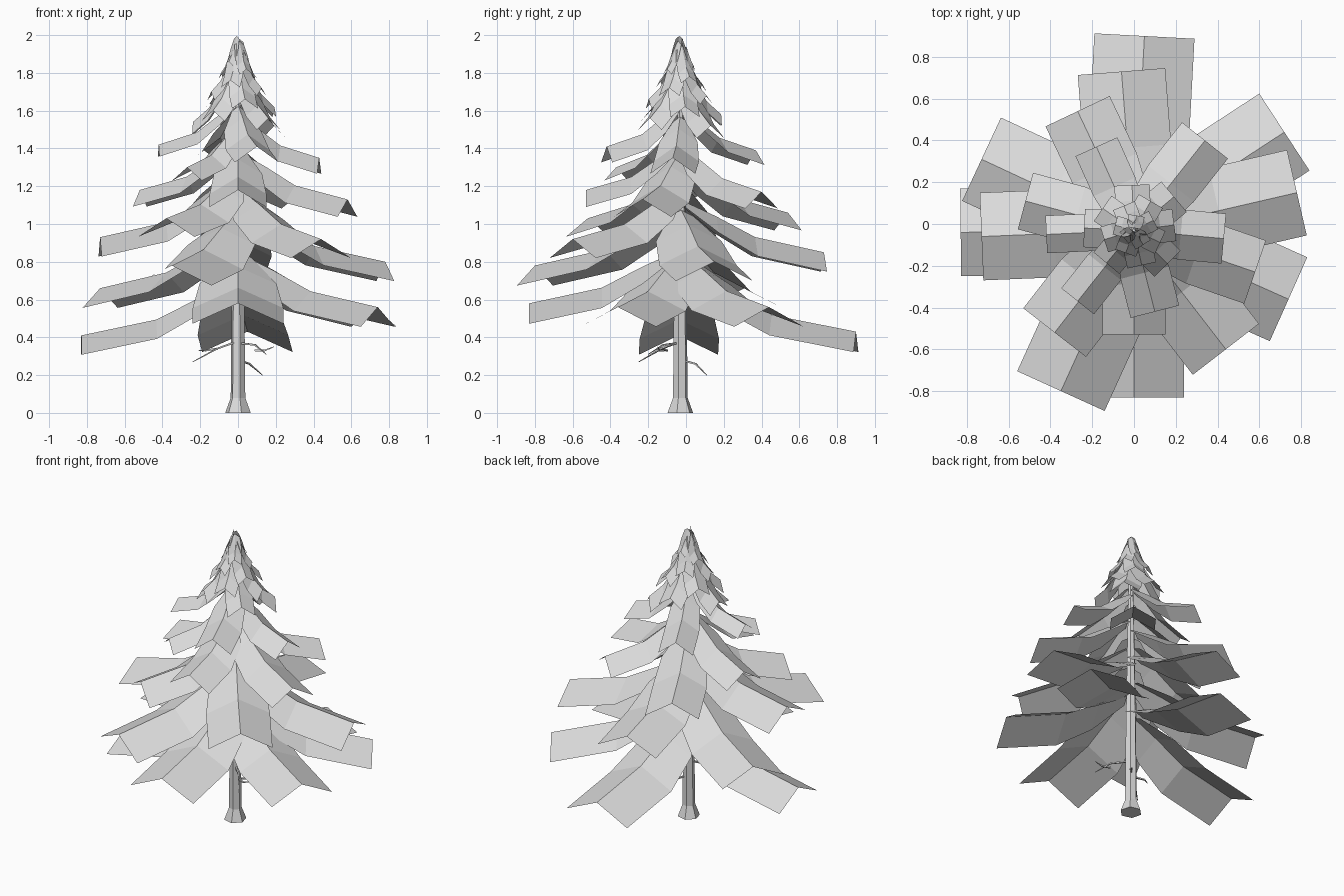
import bpy, bmesh, math
from mathutils import Vector

if "Cube" in bpy.data.objects:
    bpy.data.objects.remove(bpy.data.objects["Cube"])

CX, CY = 0.0, -0.03   # trunk axis


def material(name, value):
    m = bpy.data.materials.new(name)
    m.diffuse_color = (value, value, value, 1)
    m.use_nodes = True
    m.node_tree.nodes["Principled BSDF"].inputs["Base Color"].default_value = m.diffuse_color
    return m


GREY = material("light grey", 0.7)


def finish(bm, name):
    bmesh.ops.recalc_face_normals(bm, faces=bm.faces)
    me = bpy.data.meshes.new(name)
    bm.to_mesh(me)
    bm.free()
    me.materials.append(GREY)
    ob = bpy.data.objects.new(name, me)
    bpy.context.collection.objects.link(ob)
    return ob


def tube(bm, points, radii, sides):
    """Faceted tube through points."""
    rings = []
    axis = (Vector(points[-1]) - Vector(points[0])).normalized()
    u = axis.orthogonal().normalized()
    v = axis.cross(u)
    for p, r in zip(points, radii):
        rings.append([bm.verts.new(Vector(p) + r * (math.cos(a) * u + math.sin(a) * v))
                      for a in (2 * math.pi * i / sides for i in range(sides))])
    for a, b in zip(rings, rings[1:]):
        for i in range(sides):
            j = (i + 1) % sides
            bm.faces.new((a[i], a[j], b[j], b[i]))
    bm.faces.new(rings[0][::-1])
    bm.faces.new(rings[-1])


# Trunk with a flared foot
bm = bmesh.new()
heights = [0, 0.08, 0.6, 1.2, 1.95]
tube(bm, [(CX, CY, z) for z in heights], [0.07, 0.04, 0.035, 0.025, 0.008], 6)
finish(bm, "trunk")

# Bare twigs on the lower trunk
bm = bmesh.new()
for path in ([(0, CY, 0.38), (-0.11, -0.13, 0.34), (-0.24, -0.25, 0.27)],
             [(-0.11, -0.13, 0.34), (-0.17, -0.10, 0.33), (-0.21, -0.12, 0.33)],
             [(0, CY, 0.37), (0.09, -0.12, 0.36), (0.15, -0.2, 0.31)],
             [(0.09, -0.12, 0.33), (0.14, -0.14, 0.33), (0.19, -0.15, 0.35)],
             [(0, CY, 0.28), (0.06, 0.05, 0.26), (0.13, 0.11, 0.2)]):
    tube(bm, path, [0.008, 0.006, 0.002], 4)
finish(bm, "twigs")

# Row profiles from trunk to tip: reach, height share, width share
LARGE_ROWS = ((0.03, 0.76, 0.3), (0.25, 0.54, 0.85), (0.52, 0.23, 1.0), (1.0, 0.0, 1.0))
SMALL_ROWS = ((0.15, 1.0, 0.7), (0.4, 0.66, 0.95), (0.65, 0.3, 1.0), (1.0, 0.0, 1.0))


def bough(name, x, y, z, half, rows_at, rise):
    """Folded drooping sheet from the trunk to the ridge tip (x, y, z)."""
    out = Vector((x - CX, y - CY, 0))
    side = Vector((-out.y, out.x, 0)).normalized()
    fold = min(0.06 + 0.2 * half, 0.7 * half)
    bm = bmesh.new()
    rows = []
    for t, h, w in rows_at:
        mid = Vector((CX, CY, z + rise * h)) + out * t
        drop = Vector((0, 0, -fold * w))
        rows.append([bm.verts.new(mid + side * half * w + drop), bm.verts.new(mid),
                     bm.verts.new(mid - side * half * w + drop)])
    for a, b in zip(rows, rows[1:]):
        for i in (0, 1):
            bm.faces.new((a[i], b[i], b[i + 1], a[i + 1]))
    finish(bm, name)


# Large boughs: ridge tip x, y, z and half width
large = [
    (0.05, 0.90, 0.43, 0.24), (-0.83, -0.04, 0.41, 0.21), (0.00, -0.83, 0.58, 0.24),
    (0.72, 0.44, 0.56, 0.22), (0.74, -0.36, 0.56, 0.22), (-0.73, 0.31, 0.66, 0.22),
    (-0.35, -0.80, 0.78, 0.23), (0.78, 0.15, 0.80, 0.21), (-0.06, 0.73, 0.85, 0.21),
    (0.44, -0.60, 0.92, 0.20), (-0.73, -0.06, 0.93, 0.21), (-0.38, -0.52, 1.03, 0.19),
    (-0.27, 0.54, 1.06, 0.17), (0.58, -0.23, 1.13, 0.16), (0.34, 0.40, 1.17, 0.14),
    (0.00, -0.53, 1.18, 0.15), (-0.52, 0.11, 1.18, 0.14), (-0.27, -0.37, 1.30, 0.10),
    (0.43, -0.07, 1.35, 0.12), (-0.18, 0.37, 1.39, 0.11), (0.10, -0.42, 1.41, 0.12),
    (-0.42, -0.05, 1.42, 0.09),
]
for i, tip in enumerate(large):
    r = math.hypot(tip[0] - CX, tip[1] - CY)
    bough(f"bough_{i + 1}", *tip, LARGE_ROWS, 0.2 + 0.2 * r)

# Small boughs spiralling up to the top
COUNT = 18
for i in range(COUNT):
    t = i / (COUNT - 1)
    a = math.radians(40 + 137.5 * i)
    r = 0.19 * (1 - t) + 0.06
    z = 1.52 + 0.34 * t
    bough(f"top_bough_{i + 1}", CX + r * math.cos(a), CY + r * math.sin(a), z,
          0.06 * (1 - t) + 0.035, SMALL_ROWS, min(0.1 + 0.6 * r, 2.0 - z))
